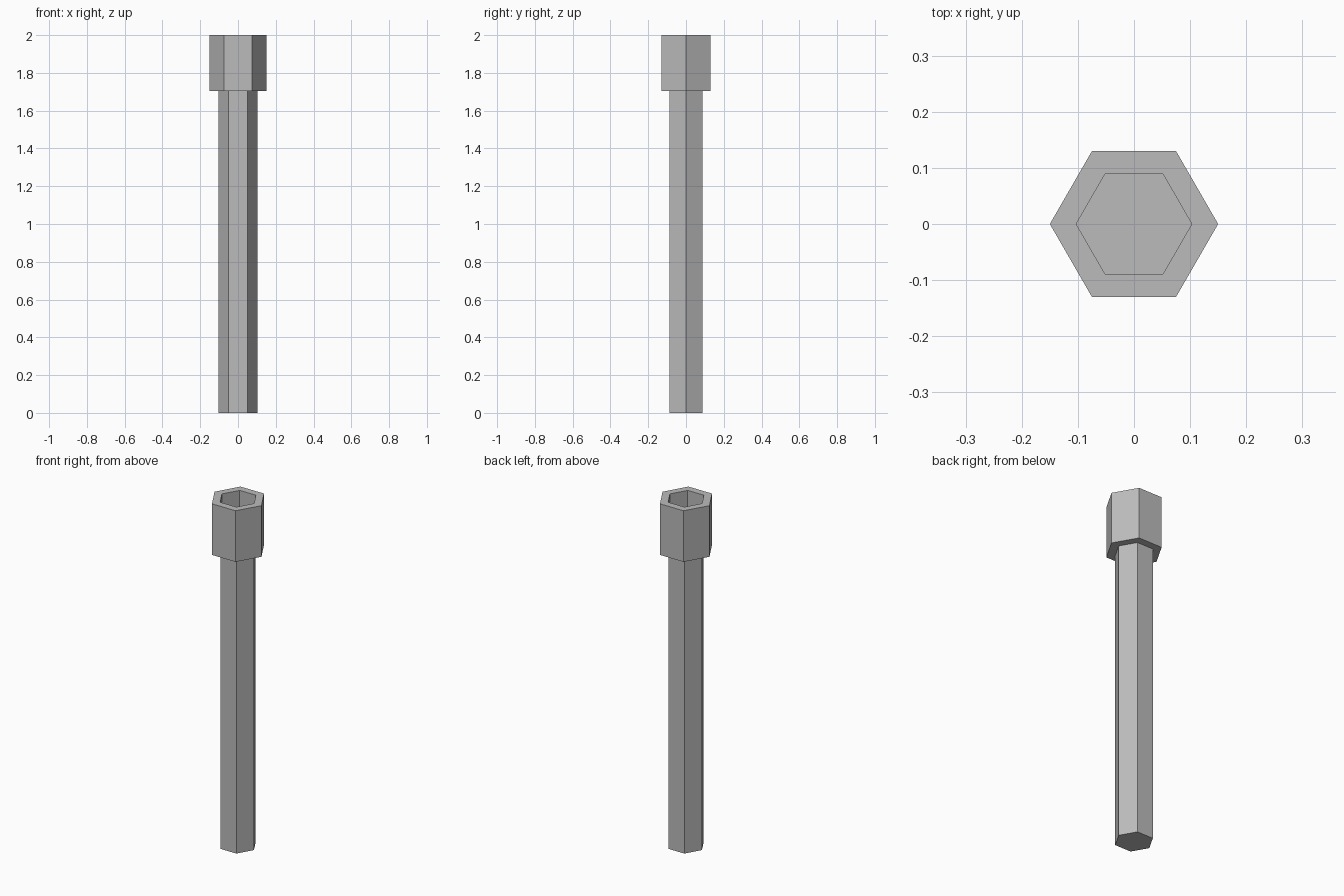
import bpy, bmesh
from math import radians

if "Cube" in bpy.data.objects:
    bpy.data.objects.remove(bpy.data.objects["Cube"], do_unlink=True)

HEAD_RADIUS, SHAFT_RADIUS, SOCKET_RADIUS = 0.15, 0.102, 0.103
HEAD_BASE, SOCKET_FLOOR, TOP = 1.705, 1.715, 2.0

# Plain steel grey
steel = bpy.data.materials.new("steel_grey")
steel.use_nodes = True
colour = (0.5, 0.5, 0.5, 1)
steel.diffuse_color = colour
steel.node_tree.nodes["Principled BSDF"].inputs["Base Color"].default_value = colour


def hex_ring(bm, radius, z):
    """Six vertices with corners on the x axis."""
    verts = bmesh.ops.create_circle(bm, segments=6, radius=radius)["verts"]
    bmesh.ops.rotate(bm, verts=verts, cent=(0, 0, 0),
                     matrix=Matrix.Rotation(radians(30), 3, "Z"))
    bmesh.ops.translate(bm, verts=verts, vec=(0, 0, z))
    return verts


from mathutils import Matrix


def hex_turned(name, profile):
    """Join hexagonal rings along a (radius, z) profile and cap both ends."""
    bm = bmesh.new()
    rings = [hex_ring(bm, r, z) for r, z in profile]
    # Put a corner exactly on +x
    if min(abs(v.co.y) for v in rings[0]) > 0.001:
        bmesh.ops.rotate(bm, verts=bm.verts, cent=(0, 0, 0),
                         matrix=Matrix.Rotation(radians(30), 3, "Z"))
    for low, high in zip(rings, rings[1:]):
        for i in range(6):
            j = (i + 1) % 6
            bm.faces.new((low[i], low[j], high[j], high[i]))
    bm.faces.new(rings[0])
    bm.faces.new(rings[-1])
    bmesh.ops.recalc_face_normals(bm, faces=bm.faces)
    mesh = bpy.data.meshes.new(name)
    bm.to_mesh(mesh)
    bm.free()
    mesh.materials.append(steel)
    obj = bpy.data.objects.new(name, mesh)
    bpy.context.collection.objects.link(obj)
    return obj


# Long hexagonal shaft running up into the head
hex_turned("shaft", [(SHAFT_RADIUS, 0), (SHAFT_RADIUS, HEAD_BASE + 0.005)])

# Head with an open hexagonal socket
hex_turned("socket_head", [(HEAD_RADIUS, HEAD_BASE), (HEAD_RADIUS, TOP),
                           (SOCKET_RADIUS, TOP), (SOCKET_RADIUS, SOCKET_FLOOR)])
